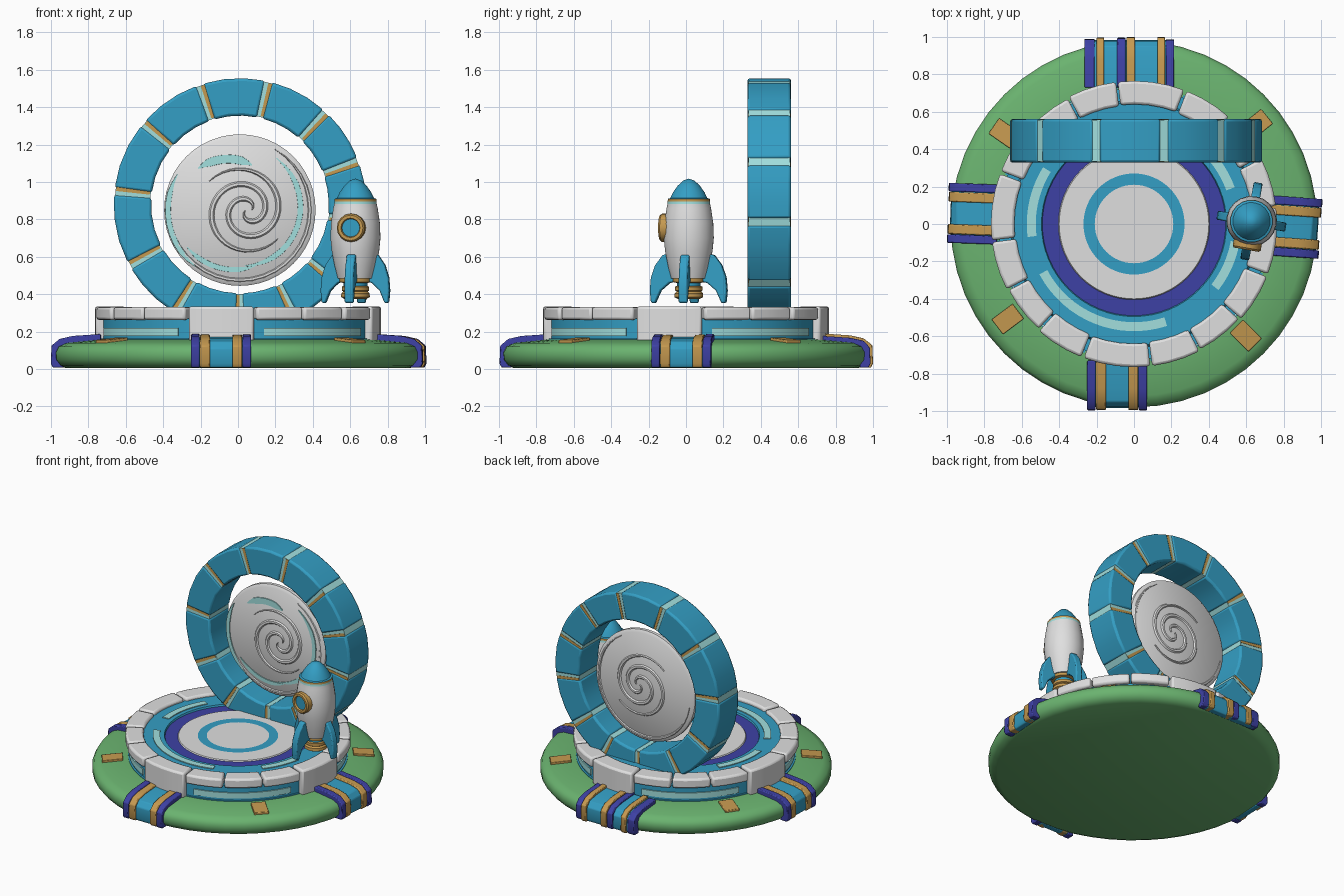
import bpy, bmesh, math
from math import cos, sin, radians, pi
from mathutils import Matrix, Vector

if "Cube" in bpy.data.objects:
    bpy.data.objects.remove(bpy.data.objects["Cube"])


def material(name, r, g, b):
    m = bpy.data.materials.new(name)
    m.diffuse_color = (r, g, b, 1)
    m.use_nodes = True
    m.node_tree.nodes["Principled BSDF"].inputs["Base Color"].default_value = m.diffuse_color
    return m


BLUE = material("blue", .034, .345, .555)
GREEN = material("grass green", .145, .450, .160)
WHITE = material("stone white", .74, .74, .74)
PURPLE = material("purple", .048, .053, .376)
GOLD = material("gold", .560, .320, .080)
CYAN = material("pale cyan", .36, .74, .73)


def make(name, verts, faces, mats, idx=None, matrix=None, bevel=0, smooth=35):
    me = bpy.data.meshes.new(name)
    me.from_pydata([tuple(v) for v in verts], [], faces)
    for m in mats:
        me.materials.append(m)
    if idx:
        for p, i in zip(me.polygons, idx):
            p.material_index = i
    bm = bmesh.new()
    bm.from_mesh(me)
    bmesh.ops.remove_doubles(bm, verts=bm.verts, dist=1e-5)
    bmesh.ops.recalc_face_normals(bm, faces=bm.faces)
    bm.to_mesh(me)
    bm.free()
    ob = bpy.data.objects.new(name, me)
    bpy.context.collection.objects.link(ob)
    if matrix:
        ob.matrix_world = matrix
    if bevel:
        mod = ob.modifiers.new("bevel", 'BEVEL')
        mod.width, mod.segments, mod.limit_method = bevel, 2, 'ANGLE'
    bpy.ops.object.select_all(action='DESELECT')
    ob.select_set(True)
    bpy.context.view_layer.objects.active = ob
    bpy.ops.object.shade_smooth_by_angle(angle=radians(smooth))
    return ob


def lathe(name, profile, mats, segs=64, matrix=None, smooth=35):
    """mats: one material, or one per profile segment"""
    n = len(profile)
    if not isinstance(mats, list):
        mats = [mats] * (n - 1)
    slots = list(dict.fromkeys(mats))
    verts = [(r * cos(2 * pi * k / segs), r * sin(2 * pi * k / segs), z)
             for k in range(segs) for r, z in profile]
    faces, idx = [], []
    for k in range(segs):
        a, b = k * n, (k + 1) % segs * n
        for i in range(n - 1):
            q = [a + i, b + i, b + i + 1, a + i + 1]
            if profile[i][0] == 0:
                q = [i, b + i + 1, a + i + 1]
            elif profile[i + 1][0] == 0:
                q = [a + i, b + i, i + 1]
            faces.append(q)
            idx.append(slots.index(mats[i]))
    return make(name, verts, faces, slots, idx, matrix, smooth=smooth)


def arc_block(name, r0, r1, z0, z1, a0, a1, mat, n=4, matrix=None, bevel=0):
    verts, faces = [], []
    for k in range(n + 1):
        a = radians(a0 + (a1 - a0) * k / n)
        verts += [(r * cos(a), r * sin(a), z) for r, z in ((r0, z0), (r1, z0), (r1, z1), (r0, z1))]
    for k in range(n):
        for i in range(4):
            j = (i + 1) % 4
            faces.append((k * 4 + i, k * 4 + j, k * 4 + 4 + j, k * 4 + 4 + i))
    faces += [(3, 2, 1, 0), (n * 4, n * 4 + 1, n * 4 + 2, n * 4 + 3)]
    return make(name, verts, faces, [mat], None, matrix, bevel)


def prism(name, outline, t0, t1, mat, matrix, bevel=0):
    """outline in local x/z, extruded along local y"""
    n = len(outline)
    verts = [(x, t, z) for t in (t0, t1) for x, z in outline]
    faces = [tuple(range(n)), tuple(range(2 * n - 1, n - 1, -1))]
    faces += [(i, n + i, n + (i + 1) % n, (i + 1) % n) for i in range(n)]
    return make(name, verts, faces, [mat], None, matrix, bevel)


def turn(deg):
    return Matrix.Rotation(radians(deg), 4, 'Z')


# green island base
lathe("green_base", [(0, .005), (.92, .005), (.955, .02), (.978, .05), (.98, .09), (.965, .12),
                     (.92, .14), (.74, .158), (0, .158)], GREEN, 48, smooth=50)

# platform with coloured top rings
lathe("platform", [(0, .305), (.21, .305), (.27, .305), (.40, .305), (.405, .298), (.49, .298),
                   (.495, .31), (.65, .31), (.66, .27), (.725, .27), (.725, .14)],
      [WHITE, BLUE, WHITE, WHITE, PURPLE, BLUE, BLUE, BLUE, BLUE, BLUE])
for a0, a1 in ((208, 288), (148, 187), (322, 350), (20, 42)):
    arc_block("floor_light", .525, .573, .305, .316, a0, a1, CYAN, 16)

# stone rim: a tall block on each side, three low blocks between
for q in range(4):
    c = 263 + 90 * q
    arc_block("tall_rim_stone", .64, .765, .145, .335, c - 13.5, c + 13.5, WHITE, 4, bevel=.014)
    for k in range(3):
        a = c + 14.3 + k * 20.6
        arc_block("rim_stone", .635, .765 - .008 * (k % 2), .262, .332, a, a + 19.8, WHITE, 3, bevel=.014)
    arc_block("wall_light", .70, .733, .178, .22, c + 18, c + 71, CYAN, 16)
    arc_block("wall_ledge", .70, .738, .14, .162, c + 14, c + 76, BLUE, 16)


# clamps wrapped over the base edge
def clamp_outline(d):
    return [(.73, .172 + d), (.88, .162 + d), (.95, .146 + d), (.978 + d, .11 + d), (.982 + d, .03),
            (.971 + d, .008), (.93, .008), (.93, .1), (.73, .1)]


STRIPS = [(-.16, -.115, .015, PURPLE), (-.112, -.06, .013, GOLD), (-.115, .115, .001, BLUE),
          (.06, .112, .013, GOLD), (.115, .16, .015, PURPLE)]
for ang, shift in ((270, -.09), (178, -.025), (-4, .043)):
    for t0, t1, d, m in STRIPS:
        prism("clamp_strip", clamp_outline(d), t0 + shift, t1 + shift, m, turn(ang), .006)
BACK = [(-.215, -.17, .005, PURPLE), (-.165, -.125, .018, GOLD), (-.2, .25, .001, BLUE),
        (-.005, .04, .018, GOLD), (.045, .09, .014, PURPLE), (.16, .2, .016, GOLD), (.21, .265, .008, PURPLE)]
for t0, t1, d, m in BACK:
    prism("back_clamp_strip", clamp_outline(d), t0, t1, m, turn(90), .005)

# gold plates on the grass
for ang in (145, 39, 217, 315):
    prism("gold_plate", [(.775, .12), (.775, .169), (.915, .156), (.915, .12)], -.05, .05, GOLD, turn(ang), .004)

# portal ring: twelve blocks with lit joints, gold along half of each face joint
JOINTS = [-39, -8, 20, 47, 77, 108.5, 140, 174, 209, 239, 270, 296, 321]
PORTAL = Matrix.Translation((.01, .445, .88)) @ Matrix.Rotation(pi / 2, 4, 'X')
for a, b in zip(JOINTS, JOINTS[1:]):
    arc_block("portal_block", .475, .675, -.117, .117, a + 1.6, b - 1.6, BLUE, 3, PORTAL, .014)
    arc_block("portal_joint_light", .480, .669, -.111, .111, a - 2, a + 2, CYAN, 1, PORTAL)
    for side in (1, -1):
        arc_block("portal_joint_gold", .485, .666, side * .10, side * .1135, a - 2.1, a - .2, GOLD, 1, PORTAL)

# portal disc
DISC = Matrix.Translation((.01, .445, .85)) @ Matrix.Rotation(pi / 2, 4, 'X')
lathe("portal_disc", [(0, -.03), (.385, -.025), (.405, -.012), (.405, .012), (.385, .025), (0, .03)],
      WHITE, 48, DISC)


def swirl(name, r0, r1, a0, a1, width, height, mat, side, shift=0.0, flat=.4):
    """tapered ridge along a spiral on one face of the disc"""
    n = max(10, int(abs(a1 - a0) / 10))
    verts, faces = [], []
    for k in range(n + 1):
        t = k / n
        a, r = radians(a0 + (a1 - a0) * t), r0 + (r1 - r0) * t
        w = width * min(1, .15 + 4 * t, .15 + 4 * (1 - t))
        for d, h in ((-w, -.004), (-w * flat, height), (w * flat, height), (w, -.004)):
            base = .0302 - .0130 * (r + d)
            verts.append(((r + d) * cos(a) + shift * (1 - r / .4), (r + d) * sin(a), side * (base + h)))
    for k in range(n):
        for i in range(3):
            faces.append((k * 4 + i, k * 4 + i + 1, k * 4 + 5 + i, k * 4 + 4 + i))
    make(name, verts, faces, [mat], None, DISC)


for side in (1, -1):
    for a in (0, 180):
        swirl("spiral_ridge", .015, .24, a, a + 500, .018, .009, WHITE, side, .05)
    swirl("outer_ridge", .375, .375, 190, 420, .014, .006, WHITE, side)
# pale swirls on the front of the disc
for r0, r1, a0, a1, w in ((.30, .34, -85, 55, .015), (.25, .315, 75, 135, .024),
                          (.385, .385, 150, 232, .015), (.345, .31, 215, 285, .014)):
    swirl("disc_light", r0, r1, a0, a1, w, .006, CYAN, 1, flat=.95)

# rocket
ROCKET = Matrix.Translation((.628, .015, 0)) @ turn(-10)
lathe("rocket_body", [(0, .485), (.095, .485), (.112, .55), (.128, .63), (.135, .70), (.132, .78),
                      (.12, .86), (.115, .882), (.114, .896), (.113, .91), (.1, .914), (.085, .945),
                      (.06, .98), (.03, 1.008), (0, 1.018)],
      [WHITE] * 7 + [CYAN, GOLD, BLUE, BLUE, BLUE, BLUE, BLUE], 20, ROCKET)
lathe("rocket_engine", [(0, .49), (.085, .49), (.085, .465), (.064, .46), (.064, .445), (.074, .44), (.074, .42),
                        (.066, .415), (.076, .405), (.078, .385), (.06, .375), (0, .38)],
      [GOLD, GOLD, GOLD, BLUE, GOLD, GOLD, GOLD, GOLD, GOLD, GOLD, BLUE], 20, ROCKET)
FIN = [(.10, .615), (.135, .61), (.175, .555), (.197, .49), (.203, .42), (.197, .355),
       (.175, .352), (.145, .42), (.10, .46), (.06, .47), (.06, .55)]
for k in range(4):
    s = .92 if k % 2 == 0 else 1.03
    prism("rocket_fin", [(x * s, z) for x, z in FIN], -.024, .024, BLUE, ROCKET @ turn(90 * k), .008)

# rocket window
WINDOW = Matrix.Translation((.628, .015, .755)) @ turn(-10) @ Matrix.Rotation(pi / 2, 4, 'X')
lathe("rocket_window", [(.076, .09), (.076, .145), (.068, .155), (.052, .155), (.048, .142), (0, .142)],
      [GOLD, GOLD, GOLD, GOLD, BLUE], 16, WINDOW)
